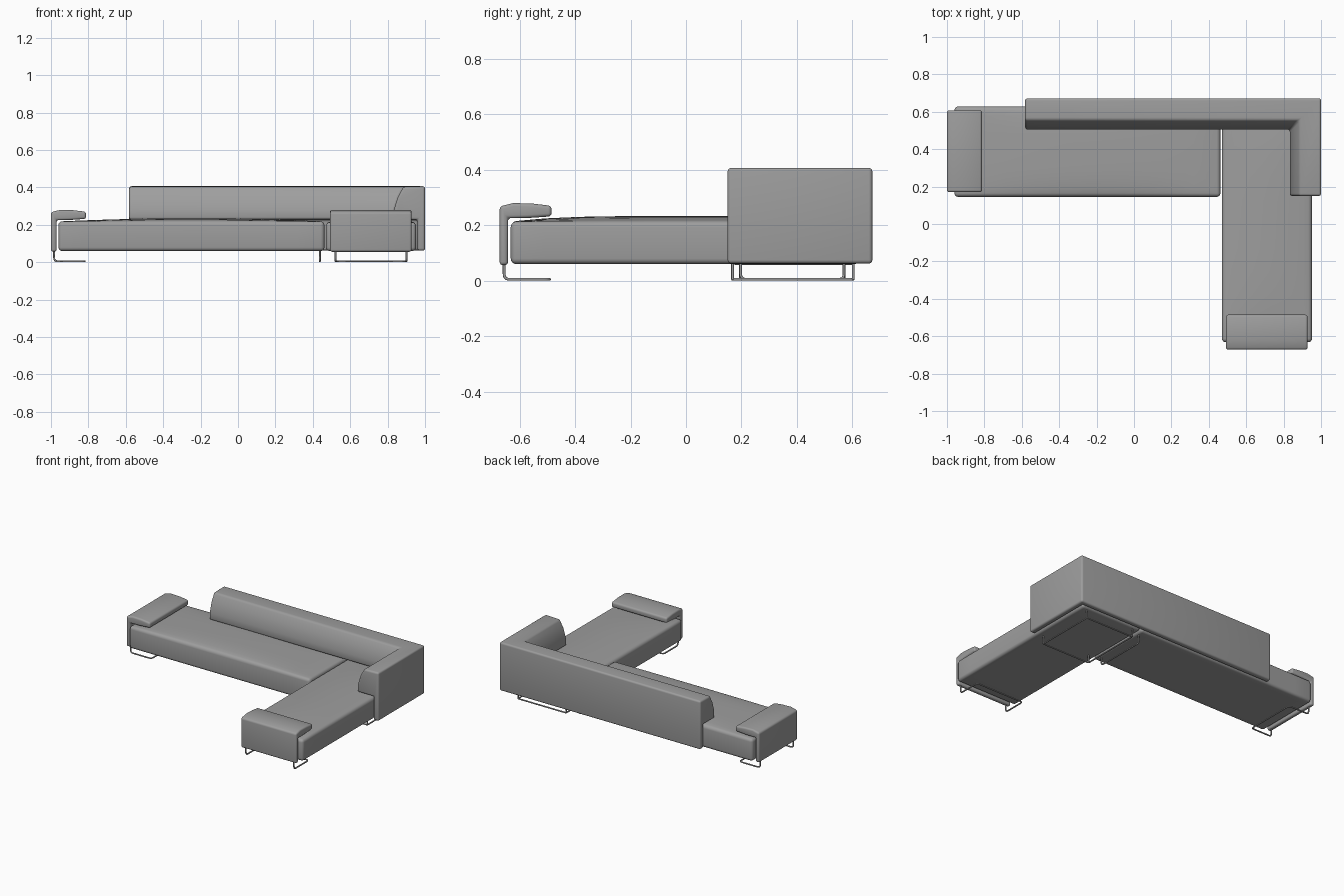
import bpy, bmesh
from mathutils import Vector

cube = bpy.data.objects.get("Cube")
if cube:
    bpy.data.objects.remove(cube, do_unlink=True)


def material(name, value):
    m = bpy.data.materials.new(name)
    m.use_nodes = True
    colour = (value, value, value, 1)
    m.diffuse_color = colour
    m.node_tree.nodes["Principled BSDF"].inputs["Base Color"].default_value = colour
    return m


fabric = material("grey fabric", 0.34)


def finish(name, bm):
    bmesh.ops.recalc_face_normals(bm, faces=bm.faces)
    mesh = bpy.data.meshes.new(name)
    bm.to_mesh(mesh)
    bm.free()
    mesh.materials.append(fabric)
    ob = bpy.data.objects.new(name, mesh)
    bpy.context.collection.objects.link(ob)
    bpy.ops.object.select_all(action='DESELECT')
    ob.select_set(True)
    bpy.context.view_layer.objects.active = ob
    bpy.ops.object.shade_smooth_by_angle(angle=0.7)
    return ob


def soften(bm, width):
    # Round every sharp edge
    bmesh.ops.recalc_face_normals(bm, faces=bm.faces)
    sharp = [e for e in bm.edges if e.calc_face_angle(0) > 0.45]
    bmesh.ops.bevel(bm, geom=sharp, offset=width, segments=4, profile=0.5,
                    affect='EDGES', clamp_overlap=True)


def cushion(name, lo, hi, crown, width=0.02, cuts=10):
    # Rounded box whose top swells towards the middle
    lo, hi = Vector(lo), Vector(hi)
    bm = bmesh.new()
    bmesh.ops.create_cube(bm, size=1)
    mid, size = (lo + hi) / 2, hi - lo
    for v in bm.verts:
        v.co = mid + Vector(a * b for a, b in zip(v.co, size))
    soften(bm, width)
    for axis in (0, 1):
        normal = Vector((axis == 0, axis == 1, 0))
        for i in range(1, cuts):
            point = lo + size * i / cuts
            bmesh.ops.bisect_plane(bm, geom=bm.verts[:] + bm.edges[:] + bm.faces[:],
                                   plane_co=point, plane_no=normal)
    for v in bm.verts:
        if v.co.z > hi.z - width:
            u, w = [2 * (v.co[k] - mid[k]) / size[k] for k in (0, 1)]
            v.co.z += crown * max(0, 1 - u * u) * max(0, 1 - w ** 4)
    finish(name, bm)


def sweep(name, profile, stations, width):
    # Profile of (inward depth, height) carried along (origin, inward) stations
    bm = bmesh.new()
    rings = [[bm.verts.new((o[0] + d * n[0], o[1] + d * n[1], z)) for d, z in profile]
             for o, n in stations]
    for a, b in zip(rings, rings[1:]):
        for i in range(len(profile)):
            j = (i + 1) % len(profile)
            bm.faces.new((a[i], a[j], b[j], b[i]))
    bm.faces.new(rings[0])
    bm.faces.new(rings[-1])
    soften(bm, width)
    finish(name, bm)


def tube(name, points, bend=0.02, closed=False):
    # Bent rod with rounded corners
    pts = [Vector(p) for p in points]
    path = []
    for i, p in enumerate(pts):
        if not closed and i in (0, len(pts) - 1):
            path.append(p)
            continue
        before, after = pts[i - 1], pts[(i + 1) % len(pts)]
        a = p + (before - p).normalized() * bend
        b = p + (after - p).normalized() * bend
        for k in range(6):
            t = k / 5
            path.append(a * (1 - t) ** 2 + p * 2 * t * (1 - t) + b * t * t)
    curve = bpy.data.curves.new(name, 'CURVE')
    curve.dimensions = '3D'
    curve.bevel_depth = 0.005
    curve.bevel_resolution = 2
    curve.use_fill_caps = True
    spline = curve.splines.new('POLY')
    spline.points.add(len(path) - 1)
    for sp, p in zip(spline.points, path):
        sp.co = (*p, 1)
    spline.use_cyclic_u = closed
    curve.materials.append(fabric)
    bpy.context.collection.objects.link(bpy.data.objects.new(name, curve))


# Seats
cushion("long_seat", (-0.96, 0.145, 0.06), (0.462, 0.628, 0.218), 0.017)
cushion("chaise_seat", (0.47, -0.632, 0.06), (0.952, 0.628, 0.213), 0.02)

# L-shaped backrest: thin outer panel with a sloped bolster over the seats
back = [(0, 0.062), (0, 0.407), (0.115, 0.404), (0.145, 0.35), (0.167, 0.28),
        (0.167, 0.228), (0.04, 0.228), (0.04, 0.062)]
sweep("backrest", back, [((-0.582, 0.672), (0, -1)), ((1, 0.672), (-1, -1)),
                         ((1, 0.15), (-1, 0))], 0.013)

# Armrests: upright panel with a folded-over pad
arm = [(0, 0.056), (0, 0.268), (0.05, 0.28), (0.12, 0.278), (0.187, 0.27),
       (0.187, 0.232), (0.1, 0.226), (0.03, 0.226), (0.03, 0.056)]
sweep("right_armrest", arm, [((-1, 0.17), (1, 0)), ((-1, 0.608), (1, 0))], 0.012)
sweep("chaise_armrest", arm, [((0.492, -0.672), (0, 1)), ((0.928, -0.672), (0, 1))], 0.012)

# Sled legs under the armrests
floor, top = 0.005, 0.075
tube("right_sled_leg", [(-0.983, 0.197, top), (-0.983, 0.197, floor), (-0.82, 0.197, floor),
                        (-0.82, 0.57, floor), (-0.983, 0.57, floor), (-0.983, 0.57, top)])
tube("chaise_sled_leg", [(0.522, -0.656, top), (0.522, -0.656, floor), (0.522, -0.492, floor),
                         (0.9, -0.492, floor), (0.9, -0.656, floor), (0.9, -0.656, top)])

# Corner frame and middle leg
tube("corner_leg_frame", [(0.522, 0.168, floor), (0.9, 0.168, floor),
                          (0.9, 0.603, floor), (0.522, 0.603, floor)], 0.01, True)
for side, x in (("inner", 0.522), ("outer", 0.9)):
    for end, y in (("front", 0.168), ("back", 0.603)):
        tube(f"corner_{side}_{end}_post", [(x, y, floor), (x, y, top)])
tube("middle_leg", [(0.438, 0.197, top), (0.438, 0.197, floor),
                    (0.438, 0.57, floor), (0.438, 0.57, top)])
